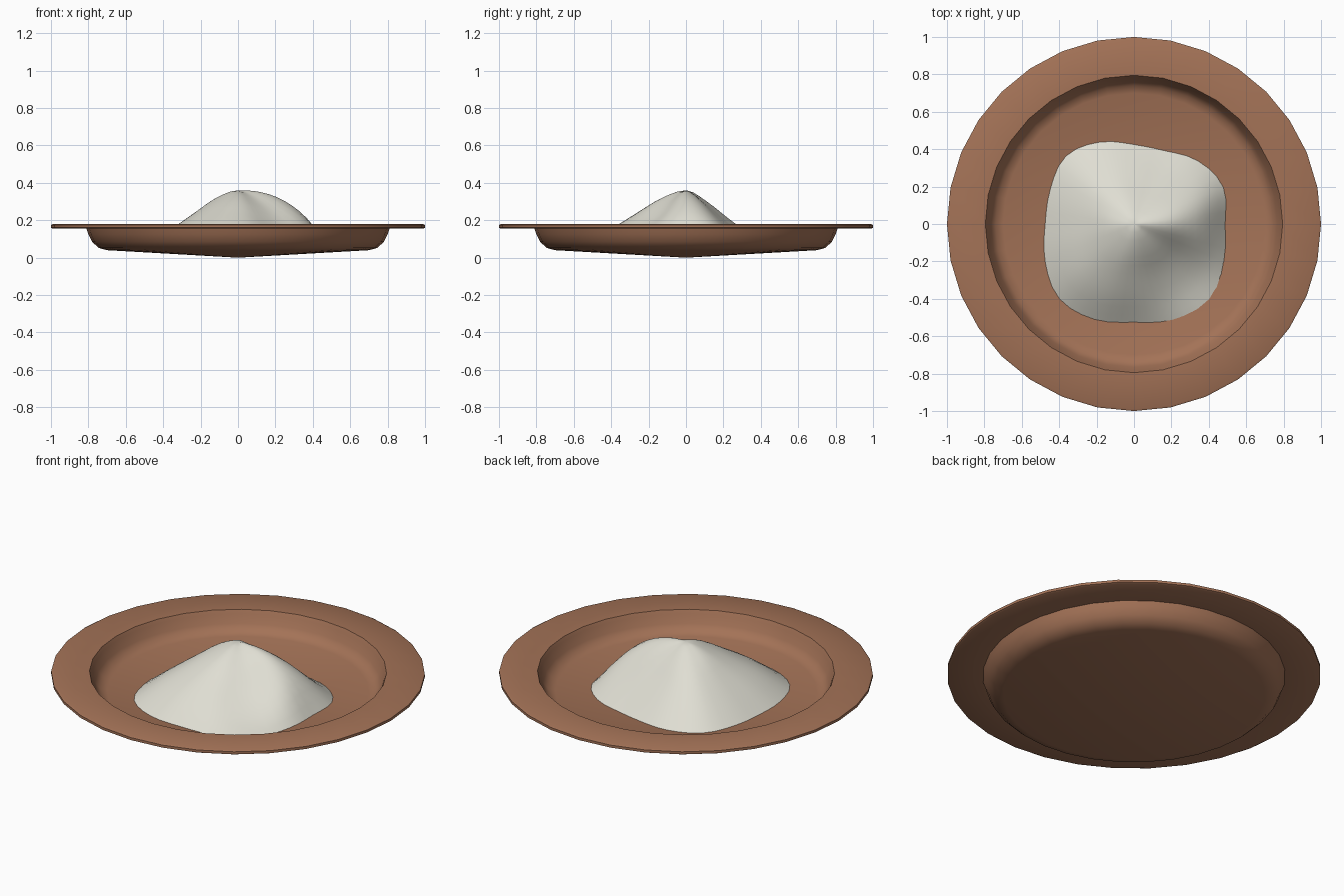
import bpy, bmesh, math

if "Cube" in bpy.data.objects:
    bpy.data.objects.remove(bpy.data.objects["Cube"])

def material(name, rgb):
    m = bpy.data.materials.new(name)
    m.diffuse_color = (*rgb, 1)
    m.use_nodes = True
    m.node_tree.nodes["Principled BSDF"].inputs["Base Color"].default_value = m.diffuse_color
    return m

def add_object(name, bm, mat, angle):
    bmesh.ops.recalc_face_normals(bm, faces=bm.faces)
    me = bpy.data.meshes.new(name)
    bm.to_mesh(me)
    bm.free()
    ob = bpy.data.objects.new(name, me)
    bpy.context.collection.objects.link(ob)
    me.materials.append(mat)
    bpy.ops.object.select_all(action='DESELECT')
    ob.select_set(True)
    bpy.context.view_layer.objects.active = ob
    bpy.ops.object.shade_smooth_by_angle(angle=math.radians(angle))
    return ob

def skin(bm, rings):
    # Bridge successive closed rings with quads
    n = len(rings[0])
    for a, b in zip(rings, rings[1:]):
        for i in range(n):
            j = (i + 1) % n
            bm.faces.new((a[i], a[j], b[j], b[i]))

def fan(bm, ring, z):
    c = bm.verts.new((0, 0, z))
    for i in range(len(ring)):
        bm.faces.new((c, ring[i], ring[(i + 1) % len(ring)]))

def spline(p, u):
    # Catmull-Rom through four values
    a, b, c, d = p
    return b + 0.5 * u * (c - a + u * (2*a - 5*b + 4*c - d + u * (3*(b - c) + d - a)))

def around(table, turn):
    # Smooth periodic lookup, turn in 0..1
    n = len(table)
    s = turn * n
    i = math.floor(s)
    return spline([table[(i + k) % n] for k in (-1, 0, 1, 2)], s - i)

def along(table, t):
    s = t * (len(table) - 1)
    i = min(int(s), len(table) - 2)
    ext = [table[1]] + list(table) + [2 * table[-1] - table[-2]]
    return spline(ext[i:i + 4], s - i)

def floor_z(r):
    return 0.03 + 0.05 * r

clay = material("terracotta brown", (0.37, 0.17, 0.095))
powder = material("off white", (0.74, 0.73, 0.65))

# Plate: lathed closed profile, 32 sides
profile = [(0.70, 0.04), (0.745, 0.052), (0.78, 0.085), (0.80, 0.125), (0.81, 0.155),
           (0.99, 0.155), (1.0, 0.16), (1.0, 0.175), (0.99, 0.18),
           (0.795, 0.18), (0.785, 0.16), (0.765, 0.11), (0.74, 0.078), (0.70, floor_z(0.70))]
bm = bmesh.new()
N = 32
rings = [[bm.verts.new((r * math.cos(2*math.pi*i/N), r * math.sin(2*math.pi*i/N), z))
          for i in range(N)] for r, z in profile]
skin(bm, rings)
fan(bm, rings[0], 0.0)
fan(bm, rings[-1], floor_z(0))
add_object("plate", bm, clay, 40)

# Powder mound: outline radius every 22.5 degrees, slope profile every 45 degrees
outline = [.49, .52, .485, .43, .43, .48, .52, .49,
           .48, .52, .57, .557, .53, .56, .58, .525]
slopes = [  # height above floor at 0, 1/4, 1/2, 3/4, 1 of the radius
    (1, .97, .83, .53, 0),   # +x ridge
    (1, .83, .56, .27, 0),
    (1, .82, .54, .27, 0),   # +y
    (1, .82, .56, .28, 0),
    (1, .87, .60, .31, 0),   # -x
    (1, .84, .60, .33, 0),
    (1, .87, .61, .33, 0),   # -y
    (1, .80, .44, .17, 0),   # hollow on the front right
]
bm = bmesh.new()
N, R = 48, 12
rings = []
for k in range(1, R + 1):
    t = k / R
    ring = []
    for i in range(N):
        turn = i / N
        a = 2 * math.pi * turn
        r = t * around(outline, turn)
        h = around([along(s, t) for s in slopes], turn)
        f = floor_z(r) - 0.004
        ring.append(bm.verts.new((r * math.cos(a), r * math.sin(a), f + h * (0.36 - f))))
    rings.append(ring)
skin(bm, rings)
fan(bm, rings[0], 0.36)
add_object("powder_mound", bm, powder, 80)
